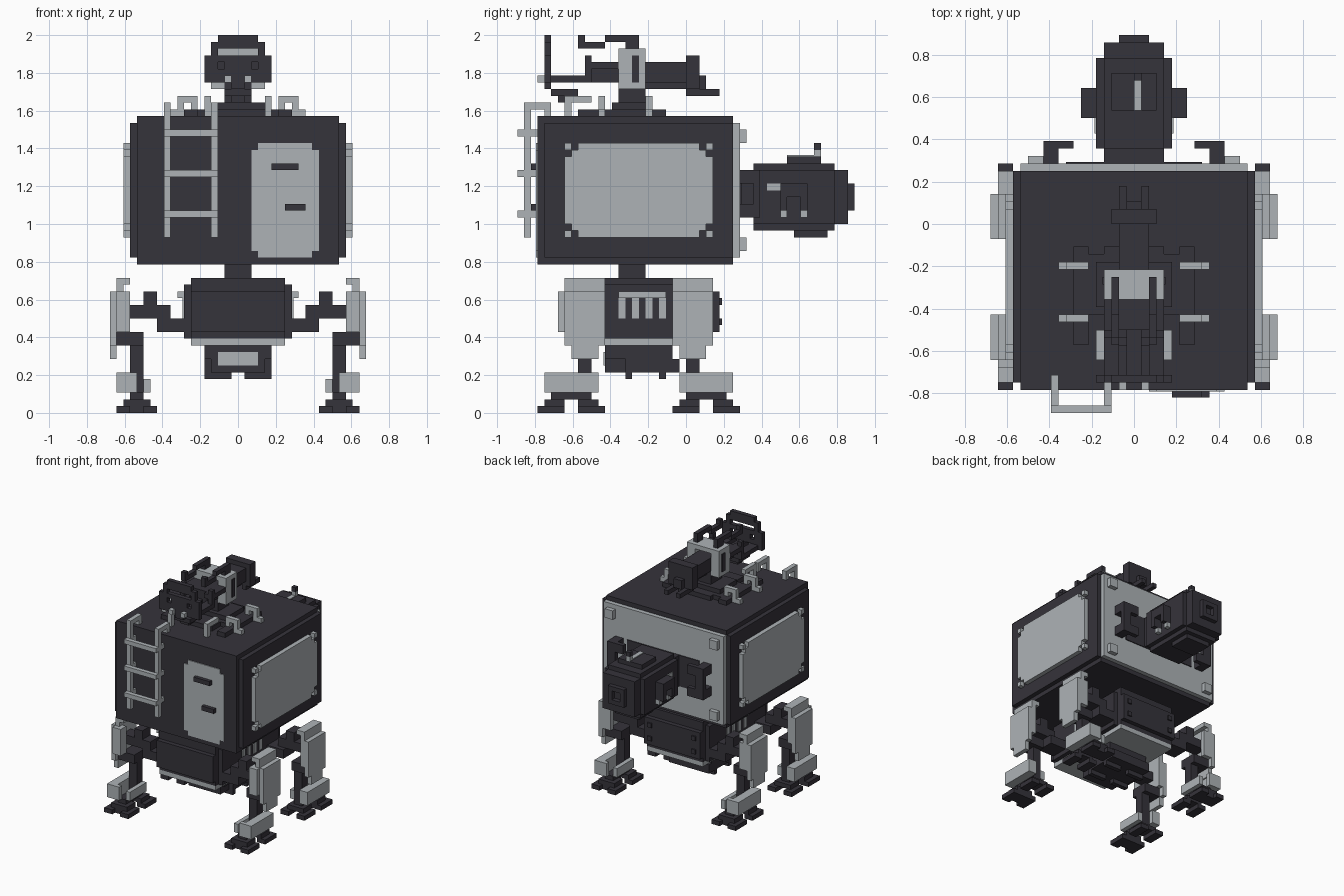
import bpy, bmesh

cube = bpy.data.objects.get("Cube")
if cube:
    bpy.data.objects.remove(cube, do_unlink=True)

UNIT = 1 / 28      # edge of one grid cell
MIDDLE = -7        # y about which the four legs are mirrored


def make_material(name, red, green, blue):
    mat = bpy.data.materials.new(name)
    mat.use_nodes = True
    mat.diffuse_color = (red, green, blue, 1)
    mat.node_tree.nodes["Principled BSDF"].inputs["Base Color"].default_value = (red, green, blue, 1)
    return mat


dark = make_material("dark charcoal", .036, .033, .043)
light = make_material("light grey", .42, .45, .47)


def box(x, y, z):
    """One block in grid cells; a single x means a half width about the centre."""
    return (x if isinstance(x, tuple) else (-x, x)), y, z


def flip(span, about=0):
    return 2 * about - span[1], 2 * about - span[0]


def part(name, material, *boxes, sides=False, ends=False):
    """Joins blocks into one object, mirrored left to right or front to rear."""
    boxes = list(boxes)
    if sides:
        boxes += [(flip(x), y, z) for x, y, z in boxes]
    if ends:
        boxes += [(x, flip(y, MIDDLE), z) for x, y, z in boxes]
    bm = bmesh.new()
    for spans in boxes:
        made = bmesh.ops.create_cube(bm, size=1)
        for vert in made["verts"]:
            for axis, (low, high) in enumerate(spans):
                vert.co[axis] = UNIT * (high if vert.co[axis] > 0 else low)
    mesh = bpy.data.meshes.new(name)
    bm.to_mesh(mesh)
    bm.free()
    mesh.materials.append(material)
    obj = bpy.data.objects.new(name, mesh)
    bpy.context.collection.objects.link(obj)


# Main hull with stepped edges
part("hull", dark,
     box(x=15, y=(-22, 7), z=(22, 44)),
     box(x=16, y=(-21, 7), z=(23, 43)))
part("rear_plate", light, box(x=15, y=(7, 8), z=(23, 43)))
part("rear_plate_bolts", light,
     box(x=(12, 14), y=(8, 9), z=(40, 42)),
     box(x=(12, 14), y=(8, 9), z=(24, 26)), sides=True)
part("side_panels", light,
     box(x=(16, 17), y=(-18, 4), z=(28, 38)),
     box(x=(16, 17), y=(-17, 3), z=(27, 39)),
     box(x=(16, 17), y=(-16, 2), z=(26, 40)), sides=True)
part("side_panel_bolts", light,
     box(x=(16, 17), y=(-18, -17), z=(39, 40)),
     box(x=(16, 17), y=(-18, -17), z=(26, 27)), sides=True, ends=True)

# Front door and its handles
part("door", light,
     box(x=(2, 12), y=(-22.2, -22), z=(24, 39)),
     box(x=(3, 11), y=(-22.2, -22), z=(23, 40)))
part("door_handles", dark,
     box(x=(5, 9), y=(-23, -22), z=(36, 37)),
     box(x=(7, 10), y=(-23, -22), z=(30, 31)))

# Ladder
part("ladder_rails", light, *[
    block for left in (-11, -4) for block in (
        box(x=(left, left + 1), y=(-24, -23), z=(26, 46)),
        box(x=(left, left + 1), y=(-24, -20), z=(45, 46)),
        box(x=(left, left + 1), y=(-21, -20), z=(44, 45)))])
part("ladder_rungs", light, *[
    box(x=(-11, -3), y=(-25, -24), z=(low, low + 1)) for low in (29, 35, 41)])
part("ladder_mounts", light, *[
    box(x=(left, left + 1), y=(-23, -22), z=(low, low + 1))
    for left in (-11, -4) for low in (29, 35, 41)])

# Rear cannon
part("cannon_recess", dark, box(x=9, y=(8, 8.2), z=(29, 36)))
part("cannon_body", dark,
     box(x=4, y=(8, 10), z=(29, 36)),
     box(x=5, y=(10, 22), z=(28, 36)),
     box(x=4, y=(10, 22), z=(27, 37)),
     box(x=3, y=(15, 20), z=(37, 38)),
     box(x=3, y=(16, 21), z=(26, 27)),
     box(x=4, y=(22, 24), z=(28, 36)))
part("cannon_muzzle", dark,
     box(x=2, y=(24, 25), z=(30, 31)),
     box(x=2, y=(24, 25), z=(33, 34)),
     box(x=(1, 2), y=(24, 25), z=(31, 33)),
     box(x=(-2, -1), y=(24, 25), z=(31, 33)))
part("cannon_pods", dark,
     box(x=(5, 7), y=(14, 18), z=(32, 34)),
     box(x=(5, 7), y=(14, 15), z=(30, 32)),
     box(x=(5, 7), y=(17, 18), z=(30, 32)), sides=True)
part("cannon_side_lights", light,
     box(x=(5, 5.2), y=(12, 14), z=(33, 34)),
     box(x=(5, 6), y=(14, 15), z=(29, 30)),
     box(x=(5, 6), y=(17, 18), z=(29, 30)), sides=True)
part("cannon_top_strip", light, box(x=(0, 1), y=(15, 19), z=(38, 38.2)))
part("cannon_mast", dark,
     box(x=(0, 1), y=(19, 20), z=(37, 38)),
     box(x=(0, 1), y=(19, 20), z=(39, 40)))
part("cannon_mast_lamp", light, box(x=(0, 1), y=(19, 20), z=(38, 39)))
part("rear_handles", dark,
     box(x=(10, 12), y=(8, 11), z=(34, 36)),
     box(x=(10, 12), y=(8, 11), z=(29, 31)),
     box(x=(8, 10), y=(10, 11), z=(34, 36)),
     box(x=(8, 10), y=(10, 11), z=(29, 31)),
     box(x=(10, 12), y=(10, 11), z=(31, 34)), sides=True)

# Roof turret base and handles
part("turret_base", dark,
     box(x=4, y=(-15, -3), z=(44, 45)),
     box(x=6, y=(-12, -4), z=(44, 45)),
     box(x=5, y=(-11, -5), z=(45, 46)),
     box(x=2, y=(-10, -6), z=(46, 49)))
part("roof_rails", dark,
     box(x=(6, 8), y=(-16, -3), z=(44, 45)), sides=True)
part("roof_handles", light, *[
    block for near in (-13, -6) for block in (
        box(x=(6, 9), y=(near, near + 1), z=(46, 47)),
        box(x=(6, 7), y=(near, near + 1), z=(44, 46)),
        box(x=(8, 9), y=(near, near + 1), z=(44, 46)),
        box(x=(9, 10), y=(near, near + 1), z=(44, 45)))], sides=True)
part("front_rods", light,
     box(x=(4, 5), y=(-18, -14), z=(46, 47)),
     box(x=(4, 5), y=(-18, -17), z=(44, 46)), sides=True)

# Turret gun
part("gun_housing", light,
     box(x=4, y=(-10, -6), z=(53, 54)),
     box(x=(2, 4), y=(-10, -6), z=(48, 53)),
     box(x=(-4, -2), y=(-10, -6), z=(48, 53)))
part("housing_slots", dark,
     box(x=(4, 4.2), y=(-8, -7), z=(49, 53)), sides=True)
part("gun_body", dark,
     box(x=2, y=(-14, 2), z=(49, 52)),
     box(x=1, y=(-6, 3), z=(48, 50)),
     box(x=3, y=(0, 2), z=(48, 53)))
part("gun_prongs", dark,
     box(x=(1, 2), y=(0, 5), z=(47, 48)), sides=True)
part("gun_front_arms", dark,
     box(x=(2, 4), y=(-15, -10), z=(51, 52)),
     box(x=(3, 4), y=(-15, -14), z=(49, 53)), sides=True)
part("gun_top_hooks", dark,
     box(x=(2, 3), y=(-16, -12), z=(54, 55)),
     box(x=(2, 3), y=(-12, -7), z=(55, 56)),
     box(x=(2, 3), y=(-16, -15), z=(55, 56)),
     box(x=(2, 3), y=(-9, -7), z=(54, 55)), sides=True)

# Slotted shield in front of the gun
part("gun_shield", dark,
     box(x=3, y=(-21, -20), z=(55, 56)),
     box(x=4, y=(-21, -20), z=(54, 55)),
     box(x=4, y=(-21, -20), z=(52, 53)),
     box(x=2, y=(-21, -20), z=(51, 52)),
     box(x=5, y=(-21, -20), z=(50, 51)),
     box(x=1, y=(-21, -20), z=(48, 50)))
part("gun_shield_edges", dark,
     box(x=(3, 4), y=(-21, -20), z=(53, 54)),
     box(x=(3, 5), y=(-21, -20), z=(51, 53)),
     box(x=(2, 5), y=(-21, -20), z=(49, 50)),
     box(x=(2, 4), y=(-21, -14), z=(49, 50)), sides=True)
part("shield_support", dark,
     box(x=1, y=(-20, -14), z=(49, 50)),
     box(x=2, y=(-20, -16), z=(47, 48)),
     box(x=1, y=(-19, -17), z=(46, 47)))
part("shield_studs", light,
     box(x=(1, 2), y=(-22, -21), z=(49, 50)), sides=True)

# Lower body
part("waist", dark, box(x=2, y=(-10, -6), z=(20, 22)))
part("lower_body", dark,
     box(x=7, y=(-18, 4), z=(11, 20)),
     box(x=7, y=(-19, 5), z=(12, 18)),
     box(x=8, y=(-17, 3), z=(11, 19)))
part("lower_body_rim", light, box(x=7, y=(-18, 4), z=(10, 11)))
part("side_vents", light, *[
    box(x=(8, 8.2), y=(near, near + 1), z=(14, 18)) for near in (-10, -8, -6, -4)],
    box(x=(8, 9), y=(-10, -3), z=(17, 18)), sides=True)
part("rear_bolts", dark,
     box(x=(5, 6), y=(5, 5.3), z=(16, 17)),
     box(x=(5, 6), y=(5, 5.3), z=(13, 14)), sides=True)
part("under_unit", dark,
     box(x=5, y=(-12, -2), z=(8, 10)),
     box(x=5, y=(-9, -1), z=(6, 8)),
     box(x=4, y=(-12, -9), z=(6, 8)))
part("under_skids", dark,
     box(x=(1, 5), y=(-9, -8), z=(5, 6)),
     box(x=(1, 5), y=(-4, -3), z=(5, 6)), sides=True)
part("under_plate", light, box(x=3, y=(-12.2, -12), z=(7, 9)))

# Four legs, mirrored both ways
both = dict(sides=True, ends=True)
part("leg_arms", dark,
     box(x=(8, 12), y=(-17, -13), z=(12, 14)),
     box(x=(10, 17), y=(-17, -14), z=(14, 16)),
     box(x=(12, 14), y=(-17, -14), z=(16, 18)), **both)
part("leg_shins", dark,
     box(x=(14, 18), y=(-17, -13), z=(10, 12)),
     box(x=(14, 16), y=(-16, -14), z=(2, 10)), **both)
part("leg_shields", light,
     box(x=(18, 19), y=(-18, -12), z=(10, 18)),
     box(x=(18, 19), y=(-17, -13), z=(8, 10)),
     box(x=(17, 18), y=(-18, -12), z=(12, 20)),
     box(x=(16, 18), y=(-18, -12), z=(19, 20)),
     box(x=(16, 17), y=(-18, -17), z=(12, 18)), **both)
part("front_leg_plates", light,
     box(x=(16, 18), y=(-19, -18), z=(12, 18)), sides=True)
part("ankle_guards", light,
     box(x=(16, 18), y=(-21, -13), z=(3, 6)),
     box(x=(15, 16), y=(-21, -20), z=(3, 6)),
     box(x=(13, 14), y=(-20, -14), z=(3, 5)), **both)
part("feet", dark,
     box(x=(13, 17), y=(-21, -18), z=(1, 2)),
     box(x=(13, 17), y=(-16, -13), z=(1, 2)),
     box(x=(14, 16), y=(-20, -14), z=(2, 3)), **both)
part("toes", dark, *[
    box(x=across, y=along, z=(0, 1))
    for across in ((12, 14), (16, 18)) for along in ((-22, -18), (-16, -12))],
    box(x=(14, 16), y=(-21, -18), z=(0, 1)), **both)
